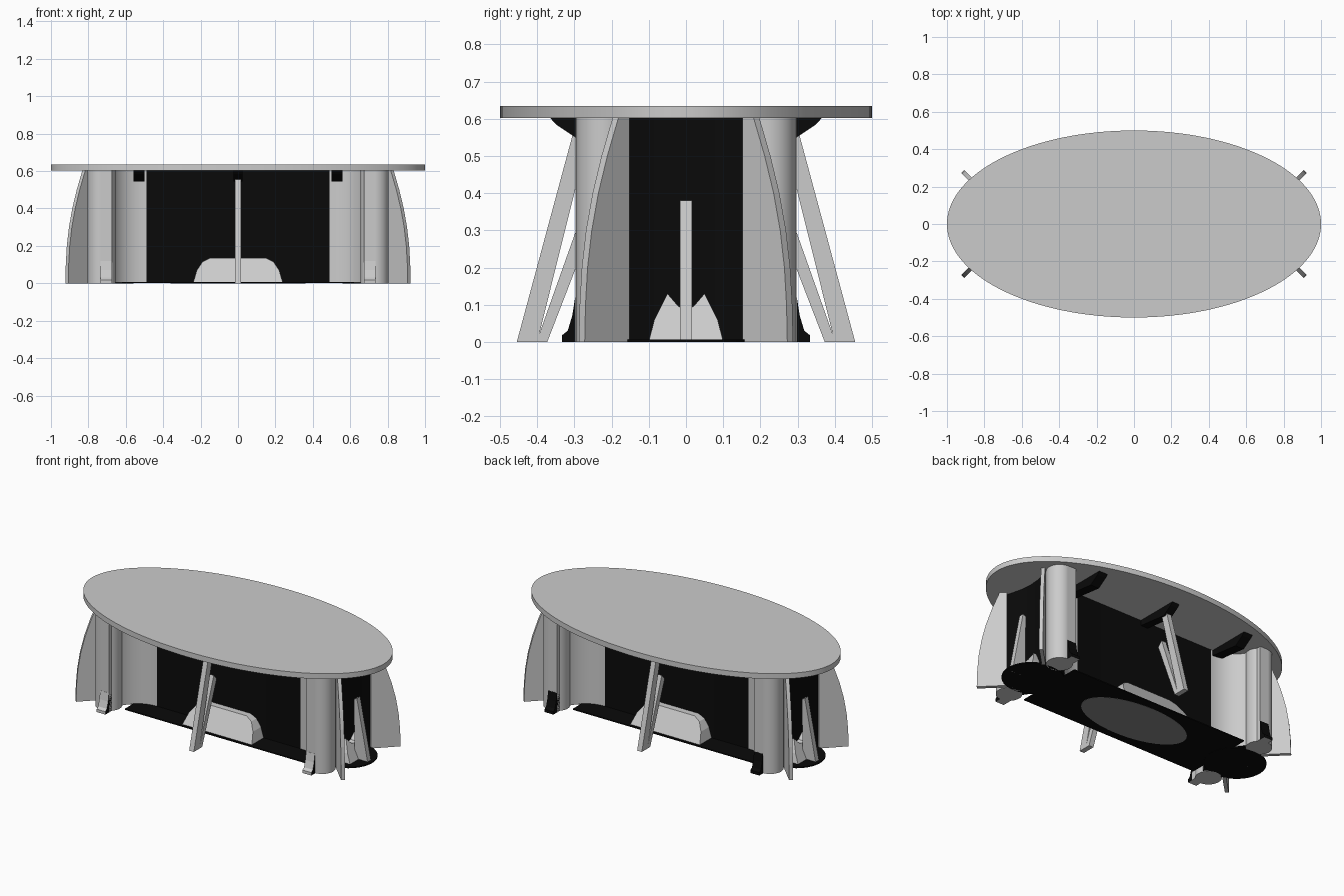
import bpy, bmesh
from math import cos, sin, pi, radians
from mathutils import Matrix, Vector

if "Cube" in bpy.data.objects:
    bpy.data.objects.remove(bpy.data.objects["Cube"])


def material(name, v):
    m = bpy.data.materials.new(name)
    m.diffuse_color = (v, v, v, 1)
    m.use_nodes = True
    m.node_tree.nodes["Principled BSDF"].inputs["Base Color"].default_value = m.diffuse_color
    return m


BLACK = material("black", 0.003)
DARK = material("dark_grey", 0.25)
GREY = material("grey", 0.8)
PALE = material("pale", 1.0)


def prism(name, pts, depth, mat=Matrix.Identity(4), smooth=False, color=None):
    """Extrude a 2D outline from local z=0 to z=depth, then place it."""
    bm = bmesh.new()
    face = bm.faces.new([bm.verts.new((p[0], p[1], 0)) for p in pts])
    res = bmesh.ops.extrude_face_region(bm, geom=[face])
    verts = [v for v in res["geom"] if isinstance(v, bmesh.types.BMVert)]
    bmesh.ops.translate(bm, verts=verts, vec=(0, 0, depth))
    bmesh.ops.transform(bm, matrix=mat, verts=bm.verts)
    bmesh.ops.recalc_face_normals(bm, faces=bm.faces)
    me = bpy.data.meshes.new(name)
    bm.to_mesh(me)
    bm.free()
    if color:
        me.materials.append(color)
    ob = bpy.data.objects.new(name, me)
    bpy.context.collection.objects.link(ob)
    if smooth:
        bpy.context.view_layer.objects.active = ob
        bpy.ops.object.select_all(action='DESELECT')
        ob.select_set(True)
        bpy.ops.object.shade_smooth_by_angle(angle=radians(35))
    return ob


def paint(ob, color, test):
    """Give a second material to the faces that pass a test."""
    ob.data.materials.append(color)
    for f in ob.data.polygons:
        if test(f):
            f.material_index = len(ob.data.materials) - 1


def ellipse(rx, ry, n, cx=0, cy=0):
    return [(cx + rx * cos(2 * pi * i / n), cy + ry * sin(2 * pi * i / n)) for i in range(n)]


def at(z):
    return Matrix.Translation((0, 0, z))


def radial(angle, origin, thick):
    """Local x -> outward direction, local y -> up, centred thickness."""
    d = Vector((cos(angle), sin(angle), 0))
    n = d.cross(Vector((0, 0, 1)))
    m = Matrix((d, Vector((0, 0, 1)), n)).transposed().to_4x4()
    m.translation = Vector((*origin, 0)) - n * thick / 2
    return m


TOP = 0.602

# Oval table top
top = prism("table_top", ellipse(1.0, 0.5, 128), 0.033, at(TOP), True, GREY)
paint(top, PALE, lambda f: f.normal.z < -0.9)

# Scalloped core wall: quarter outline mirrored to all four corners
quarter = [(0.755, 0.0), (0.76, 0.07), (0.775, 0.13), (0.79, 0.18), (0.73, 0.26), (0.68, 0.26)]
for i in range(1, 11):
    a = i / 10 * pi / 2
    quarter.append((0.68 - 0.19 * (1 - cos(a)), 0.26 - 0.17 * sin(a)))
q2 = [(-x, y) for x, y in reversed(quarter)]
upper = quarter + q2
lower = [(x, -y) for x, y in reversed(upper)][1:-1]
core = prism("core_wall", upper + lower, TOP - 0.005, at(0.005), True, BLACK)
paint(core, GREY, lambda f: abs(f.normal.z) < 0.5 and 0.48 < abs(f.center.x) < 0.685)

# Floor plates, with the underside of the middle base
prism("floor_plate", [(-0.62, -0.22), (0.62, -0.22), (0.62, 0.22), (-0.62, 0.22)], 0.007, at(0.001), color=BLACK)
prism("floor_centre", ellipse(0.36, 0.17, 48), 0.004, color=DARK)
for s in (-1, 1):
    prism("end_floor_disc", ellipse(0.18, 0.17, 48, s * 0.74), 0.007, color=BLACK)

# Corner posts, foot brackets and curved fins
fin = [(0, 0), (0.17, 0), (0.167, 0.1), (0.159, 0.2), (0.143, 0.3),
       (0.118, 0.4), (0.084, 0.5), (0.042, TOP), (0, TOP)]
foot = [(0.22, 0), (0.333, 0), (0.333, 0.018), (0.318, 0.03), (0.306, 0.07), (0.298, 0.12), (0.22, 0.12)]
bracket = [(0.08, TOP), (0.365, TOP), (0.35, 0.585), (0.29, 0.545), (0.08, 0.57)]
for sx in (-1, 1):
    for sy in (-1, 1):
        prism("corner_post", ellipse(0.075, 0.075, 32, sx * 0.73, sy * 0.22), TOP, smooth=True, color=GREY)
        ang = pi / 4 if sx > 0 else 3 * pi / 4
        prism("corner_fin", fin, 0.022, radial(sy * ang, (sx * 0.795, sy * 0.16), 0.022), color=GREY)
        m = radial(sy * pi / 2, (sx * 0.705, 0), 0.06)
        prism("pilaster", [(0.22, 0), (0.297, 0), (0.297, TOP), (0.22, TOP)], 0.06, m, color=GREY)
        # Feet: dark sides, and fully dark at the back
        ob = prism("pilaster_foot", foot, 0.06, m, color=GREY)
        paint(ob, BLACK, lambda f: (sy > 0 and f.normal.z > -0.5) or abs(f.normal.x) > 0.9)
        # Bracket under the table top
        prism("top_bracket", bracket, 0.06, radial(sy * pi / 2, (sx * 0.53, 0), 0.06), color=BLACK)

# Slanted middle struts on the long sides, with brace, bracket and base block
for s in (-1, 1):
    m = radial(s * pi / 2, (0, 0), 0.032)
    prism("side_strut", [(0.40, 0), (0.455, 0), (0.30, 0.575), (0.285, TOP), (0.25, TOP)], 0.032, m, color=GREY)
    prism("side_brace", [(0.373, 0), (0.402, 0), (0.26, 0.40), (0.23, 0.37)], 0.032, m, color=GREY)
    prism("strut_bracket", bracket, 0.05, radial(s * pi / 2, (0, 0), 0.05), color=BLACK)
    # Sloped base block, round-shouldered
    block = [(-0.24, 0.002), (0.24, 0.002), (0.22, 0.07), (0.19, 0.115), (0.15, 0.135),
             (-0.15, 0.135), (-0.19, 0.115), (-0.22, 0.07)]
    ob = prism("base_block", block, 0.13,
               Matrix(((1, 0, 0, 0), (0, 0, s, s * 0.08), (0, 1, 0, 0), (0, 0, 0, 1))), color=GREY)
    for v in ob.data.vertices:
        if abs(v.co.y) > 0.15:
            v.co.y -= s * 0.6 * v.co.z

# End struts and low end wedges
for s in (-1, 1):
    ang = 0 if s > 0 else pi
    prism("end_strut", [(0.81, 0), (0.9, 0), (0.825, 0.38), (0.805, 0.37)], 0.032,
          radial(ang, (0, 0), 0.032), color=GREY)
    for sy in (-1, 1):
        wedge = [(0, 0.002), (sy * 0.1, 0.002), (sy * 0.085, 0.06), (sy * 0.05, 0.13), (sy * 0.02, 0.095), (0, 0.09)]
        ob = prism("end_wedge", wedge, 0.12,
                   Matrix(((0, 0, s, s * 0.72), (1, 0, 0, 0), (0, 1, 0, 0), (0, 0, 0, 1))), color=GREY)
        for v in ob.data.vertices:
            if abs(v.co.x) > 0.8:
                v.co.x -= s * 0.5 * v.co.z
